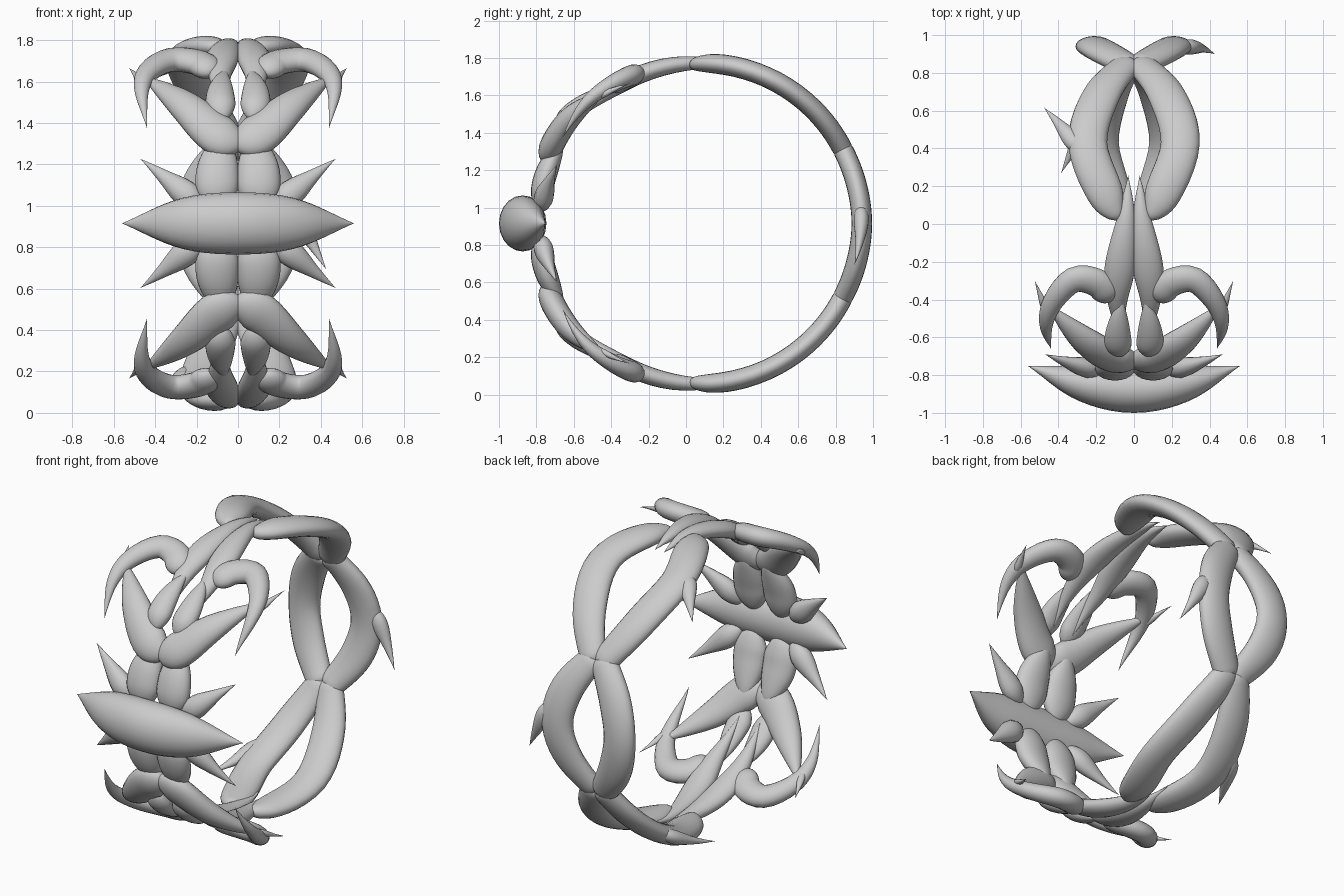
import bpy, bmesh, math
from mathutils import Vector

if "Cube" in bpy.data.objects:
    bpy.data.objects.remove(bpy.data.objects["Cube"])

# Single grey finish
grey = bpy.data.materials.new("plain grey")
grey.use_nodes = True
COLOUR = (0.6, 0.6, 0.6, 1)
grey.diffuse_color = COLOUR
grey.node_tree.nodes["Principled BSDF"].inputs["Base Color"].default_value = COLOUR

CY, CZ = 0.08, 0.915  # axis of the ring


def spline(pts, u):
    """Catmull-Rom interpolation of tuples, u in 0..1."""
    p = [Vector(q) for q in pts]
    p = [2 * p[0] - p[1]] + p + [2 * p[-1] - p[-2]]
    s = u * (len(pts) - 1)
    i = min(int(s), len(pts) - 2)
    t = s - i
    a, b, c, d = p[i:i + 4]
    return 0.5 * (2 * b + (c - a) * t + (2 * a - 5 * b + 4 * c - d) * t ** 2
                  + (3 * b - a - 3 * c + d) * t ** 3)


def vine(name, pts, side=1, up=1, cap0=0.0, cap1=0.0, rings=32, sides=20):
    """Oval tube on the ring; points are (x, angle from front, radius,
    half width, half thickness). cap0 and cap1 round off the two ends."""
    pts = [(x * side, math.radians(a) * up, r, w, t) for x, a, r, w, t in pts]
    samples = []
    for k in range(rings + 1):
        u = (1 - math.cos(math.pi * k / rings)) / 2
        x, a, r, w, t = spline(pts, u)
        f = 1
        if u < cap0:
            f = math.sqrt(max(0, 1 - (1 - u / cap0) ** 2))
        if 1 - u < cap1:
            f *= math.sqrt(max(0, 1 - (1 - (1 - u) / cap1) ** 2))
        out = Vector((0, -math.cos(a), math.sin(a)))
        pos = Vector((x, CY, CZ)) + out * r
        samples.append((pos, out, max(w * f, 0.001), max(t * f, 0.001)))
    bm = bmesh.new()
    loops = []
    for k, (pos, out, w, t) in enumerate(samples):
        along = (samples[min(k + 1, rings)][0] - samples[max(k - 1, 0)][0]).normalized()
        out = (out - along * out.dot(along)).normalized()
        across = along.cross(out)
        angles = [2 * math.pi * j / sides for j in range(sides)]
        loops.append([bm.verts.new(pos + across * w * math.cos(g) + out * t * math.sin(g))
                      for g in angles])
    for l0, l1 in zip(loops, loops[1:]):
        for j in range(sides):
            n = (j + 1) % sides
            bm.faces.new((l0[j], l0[n], l1[n], l1[j]))
    bm.faces.new(loops[0])
    bm.faces.new(loops[-1])
    bmesh.ops.recalc_face_normals(bm, faces=bm.faces)
    for f in bm.faces:
        f.smooth = True
    mesh = bpy.data.meshes.new(name)
    bm.to_mesh(mesh)
    bm.free()
    mesh.materials.append(grey)
    ob = bpy.data.objects.new(name, mesh)
    bpy.context.collection.objects.link(ob)
    return ob


def thorn(name, base, tip, width, side=1, up=1):
    """Teardrop spike from (x, angle, radius) to (x, angle, radius)."""
    def at(f, w):
        return tuple(b + (t - b) * f for b, t in zip(base, tip)) + (w * width, w * width * 0.8)
    vine(name, [at(0, 0.85), at(0.3, 1), at(0.65, 0.5), at(1, 0)],
         side, up, cap0=0.3, rings=18, sides=14)


# Front spindle
vine("front_spindle", [(-0.56, 0, 0.832, 0, 0), (-0.28, 0, 0.92, 0.12, 0.095),
                       (0, 0, 0.953, 0.15, 0.127),
                       (0.28, 0, 0.92, 0.12, 0.095), (0.56, 0, 0.832, 0, 0)])

for up, level in ((1, "upper"), (-1, "lower")):
    for side, hand in ((1, "left"), (-1, "right")):
        tag = f"{level}_{hand}"

        # Oval petals behind the spindle
        vine("base_petal_" + tag, [(0.09, 4, 0.86, 0.09, 0.05), (0.1, 15, 0.87, 0.105, 0.06),
                                   (0.075, 30, 0.86, 0.07, 0.05)], side, up, 0.4, 0.4)

        # Spikes fanning out from the spindle
        thorn("side_spike_" + tag, (0.17, 5, 0.86), (0.47, 22, 0.83), 0.065, side, up)

        # Horns joined in a V
        vine("horn_" + tag, [(-0.03, 25, 0.895, 0.09, 0.06), (0.1, 28.5, 0.9, 0.105, 0.065),
                             (0.24, 38, 0.9, 0.085, 0.06), (0.35, 46, 0.885, 0.05, 0.04),
                             (0.44, 53, 0.87, 0.012, 0.012)], side, up, cap0=0.25)

        # Curled hooks with a small barb
        vine("hook_" + tag, [(0.12, 56, 0.87, 0.075, 0.05), (0.19, 63, 0.87, 0.078, 0.055),
                             (0.32, 64.5, 0.875, 0.07, 0.055), (0.43, 56, 0.885, 0.055, 0.045),
                             (0.465, 46, 0.89, 0.035, 0.03), (0.44, 32, 0.87, 0, 0)],
             side, up, cap0=0.12)
        thorn("hook_barb_" + tag, (0.455, 50, 0.87), (0.525, 63, 0.84), 0.022, side, up)

        # Small drop-shaped petals
        vine("drop_petal_" + tag, [(0.07, 33, 0.92, 0.06, 0.045), (0.085, 40, 0.915, 0.072, 0.05),
                                   (0.08, 49, 0.895, 0.05, 0.035), (0.06, 58, 0.88, 0, 0)],
             side, up, cap0=0.3)

        # Long spear leaves over the front shoulder
        vine("spear_leaf_" + tag, [(0.03, 102, 0.85, 0, 0), (0.04, 88, 0.858, 0.045, 0.035),
                                   (0.075, 69, 0.86, 0.08, 0.048), (0.088, 55, 0.86, 0.052, 0.04),
                                   (0.07, 37, 0.87, 0, 0)], side, up)

        # Rear strands between the shoulder and the crossing
        k = 1 if up > 0 else 0.75
        vine("shoulder_strand_" + tag, [(0.075, 86, 0.85, 0.03, 0.03), (0.15 * k, 95, 0.857, 0.095, 0.052),
                                        (0.245 * k, 114, 0.858, 0.103, 0.055),
                                        (0.17 * k, 135, 0.857, 0.1, 0.055),
                                        (0.02, 155, 0.855, 0.075, 0.054)],
             side, up, cap0=0.08, cap1=0.04)

# Back strands forming the rear loop
for side, hand in ((1, "left"), (-1, "right")):
    vine("back_strand_" + hand, [(0.02, 151, 0.855, 0.075, 0.054), (0.16, 166, 0.857, 0.1, 0.055),
                                 (0.21, 180, 0.86, 0.1, 0.055),
                                 (0.16, 194, 0.857, 0.1, 0.055), (0.02, 209, 0.855, 0.075, 0.054)],
         side, 1, 0.04, 0.04)

# Thorns on the rear strands
thorn("shoulder_thorn_upper", (-0.27, 110, 0.86), (-0.475, 129, 0.85), 0.05)
thorn("shoulder_thorn_lower", (-0.22, -126, 0.86), (-0.385, -103, 0.85), 0.05)
thorn("back_thorn", (0.25, 173, 0.86), (0.425, 195, 0.85), 0.05)
